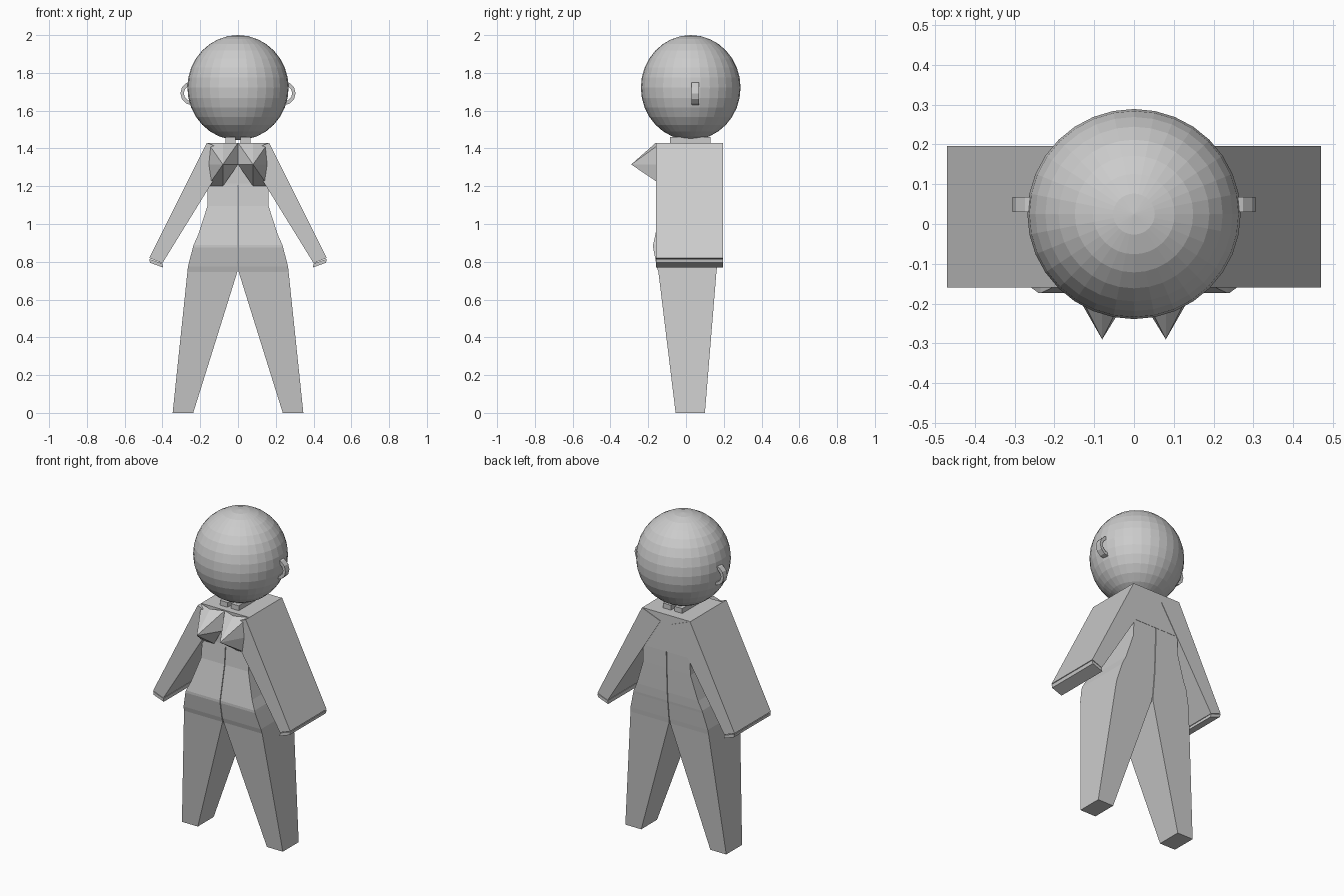
import bpy, bmesh, math
from mathutils import Vector

if "Cube" in bpy.data.objects:
    bpy.data.objects.remove(bpy.data.objects["Cube"])

grey = bpy.data.materials.new("plain grey")
grey.diffuse_color = (0.6, 0.6, 0.6, 1)
grey.use_nodes = True
grey.node_tree.nodes["Principled BSDF"].inputs["Base Color"].default_value = grey.diffuse_color


def finish(name, bm):
    bmesh.ops.recalc_face_normals(bm, faces=bm.faces[:])
    me = bpy.data.meshes.new(name)
    bm.to_mesh(me)
    bm.free()
    me.materials.append(grey)
    ob = bpy.data.objects.new(name, me)
    bpy.context.collection.objects.link(ob)
    return ob


def loft(name, sections, s=1):
    """Rectangles (z, x0, x1, y0, y1) joined from top to bottom."""
    bm = bmesh.new()
    rings = [[bm.verts.new((s * x, y, z)) for x, y in
              ((x0, y0), (x1, y0), (x1, y1), (x0, y1))]
             for z, x0, x1, y0, y1 in sections]
    for a, b in zip(rings, rings[1:]):
        for i in range(4):
            j = (i + 1) % 4
            bm.faces.new((a[i], a[j], b[j], b[i]))
    bm.faces.new(rings[0])
    bm.faces.new(rings[-1])
    return finish(name, bm)


def slab(name, outline, y0, y1, s=1):
    """Front-view outline (x, z) extruded along y."""
    bm = bmesh.new()
    face = bm.faces.new([bm.verts.new((s * x, y0, z)) for x, z in outline])
    ext = bmesh.ops.extrude_face_region(bm, geom=[face], use_keep_orig=True)["geom"]
    for v in ext:
        if isinstance(v, bmesh.types.BMVert):
            v.co.y = y1
    return finish(name, bm)


# Head: slightly tall sphere with flat facets
bm = bmesh.new()
bmesh.ops.create_uvsphere(bm, u_segments=32, v_segments=16, radius=1)
bmesh.ops.scale(bm, vec=(0.268, 0.264, 0.278), verts=bm.verts)
bmesh.ops.translate(bm, vec=(0, 0.025, 1.722), verts=bm.verts)
finish("head", bm)

# Chest block
loft("chest", [(1.43, -0.165, 0.165, -0.125, 0.193),
               (1.20, -0.16, 0.16, -0.12, 0.193)])

for side, s in (("left", 1), ("right", -1)):
    # Neck block
    loft(side + "_neck", [(1.46, 0.012, 0.065, -0.085, 0.13),
                          (1.42, 0.012, 0.065, -0.085, 0.13)], s)

    # Half of the waist and hips running down into one leg
    loft(side + "_leg", [
        (1.22, 0.002, 0.160, -0.120, 0.192),
        (1.095, 0.002, 0.162, -0.130, 0.188),
        (0.945, 0.002, 0.210, -0.162, 0.182),
        (0.890, 0.002, 0.235, -0.174, 0.178),
        (0.875, 0.002, 0.239, -0.174, 0.176),
        (0.775, 0.002, 0.265, -0.155, 0.165),
        (0.745, 0.004, 0.268, -0.146, 0.161),
        (0.000, 0.237, 0.346, -0.055, 0.100)], s)

    # Tapered arm and thin hand
    slab(side + "_arm", [(0.165, 1.43), (0.47, 0.82), (0.40, 0.793), (0.038, 1.38)],
         -0.16, 0.196, s)
    slab(side + "_hand", [(0.47, 0.815), (0.466, 0.795), (0.397, 0.77), (0.40, 0.79)],
         -0.16, 0.196, s)

    # Pointed breast
    bm = bmesh.new()
    tip = bm.verts.new((s * 0.08, -0.29, 1.315))
    rim = [bm.verts.new((s * x, y, z)) for x, y, z in
           ((0.16, -0.13, 1.43), (0.08, -0.16, 1.43), (0.0, -0.13, 1.43),
            (0.0, -0.16, 1.315), (0.08, -0.12, 1.20), (0.16, -0.12, 1.20),
            (0.16, -0.15, 1.315))]
    for i, v in enumerate(rim):
        bm.faces.new((tip, v, rim[(i + 1) % len(rim)]))
    bm.faces.new(rim[::-1])
    finish(side + "_breast", bm)

    # Ear: faceted half ring
    angles = [math.radians(-90 + 30 * i) for i in range(7)]
    outer = [(0.243 + 0.062 * math.cos(a), 1.692 + 0.063 * math.sin(a)) for a in angles]
    inner = [(0.243 + 0.044 * math.cos(a), 1.692 + 0.043 * math.sin(a)) for a in angles]
    slab(side + "_ear", outer + inner[::-1], 0.03, 0.068, s)
